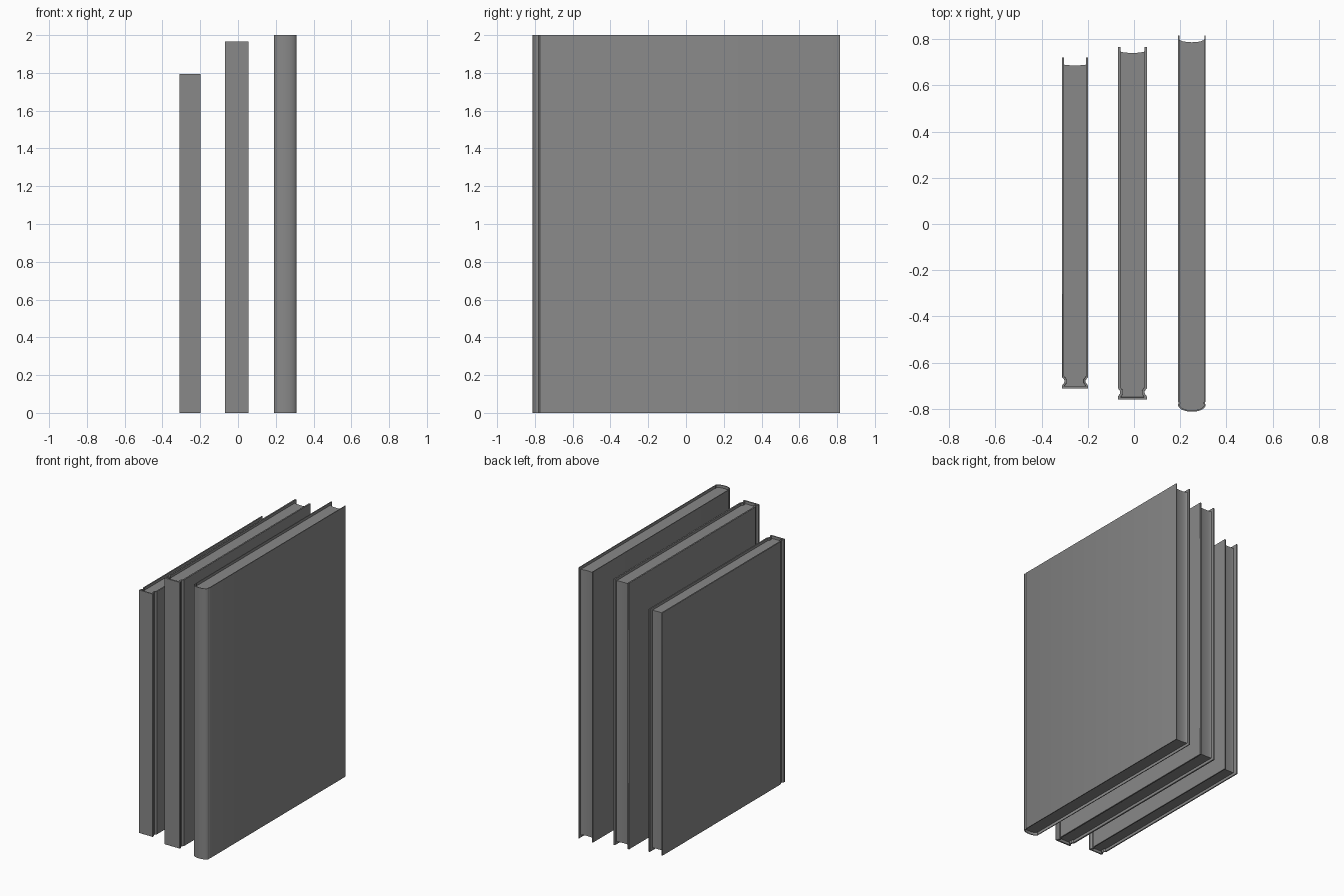
import bpy, bmesh, math
from mathutils import Vector

cube = bpy.data.objects.get("Cube")
if cube:
    bpy.data.objects.remove(cube, do_unlink=True)

grey = bpy.data.materials.new("plain grey")
grey.use_nodes = True
colour = (0.25, 0.25, 0.25, 1)
grey.diffuse_color = colour
grey.node_tree.nodes["Principled BSDF"].inputs["Base Color"].default_value = colour


def mirrored(half):
    """Complete a right-hand path that ends on the centre line."""
    return half + [(-x, y) for x, y in reversed(half[:-1])]


def offset(path, dist):
    """Mitred offset of an open path towards the inside of the book."""
    pts = [Vector(p) for p in path]
    normals = []
    for a, b in zip(pts, pts[1:]):
        d = (b - a).normalized()
        normals.append(Vector((d.y, -d.x)))
    result = []
    for i, p in enumerate(pts):
        n0 = normals[max(i - 1, 0)]
        n1 = normals[min(i, len(normals) - 1)]
        m = (n0 + n1).normalized()
        result.append(tuple(p + m * (dist / m.dot(n1))))
    return result


def extrude(name, polygons, x, z0, z1, bevel=0):
    """Raise flat polygons into a solid and shade it."""
    bm = bmesh.new()
    for poly in polygons:
        bm.faces.new([bm.verts.new((px + x, py, z0)) for px, py in poly])
    bmesh.ops.remove_doubles(bm, verts=bm.verts, dist=1e-5)
    ret = bmesh.ops.extrude_face_region(bm, geom=bm.faces[:], use_keep_orig=True)
    top = [g for g in ret["geom"] if isinstance(g, bmesh.types.BMVert)]
    bmesh.ops.translate(bm, verts=top, vec=(0, 0, z1 - z0))
    bmesh.ops.recalc_face_normals(bm, faces=bm.faces)
    mesh = bpy.data.meshes.new(name)
    bm.to_mesh(mesh)
    bm.free()
    mesh.materials.append(grey)
    mesh.shade_smooth()
    mesh.set_sharp_from_angle(angle=math.radians(35))
    ob = bpy.data.objects.new(name, mesh)
    bpy.context.collection.objects.link(ob)
    if bevel:
        mod = ob.modifiers.new("rounded edges", "BEVEL")
        mod.width = bevel
        mod.segments = 2
        mod.angle_limit = math.radians(60)


def book(name, x, half, thick, height, fore, hollow, bevel):
    # Cover: boards, hinges and spine as one folded sheet
    outer = mirrored(half)
    inner = offset(outer, thick)
    quads = [(outer[i], outer[i + 1], inner[i + 1], inner[i])
             for i in range(len(outer) - 1)]
    extrude(name + "_cover", quads, x, 0, height, bevel)

    # Page block: fills the cover, with a hollow fore edge
    body = offset(outer, thick * 0.9)[1:-1]
    w = half[0][0] - thick * 0.9
    edge = [(-w * math.cos(math.pi * i / 8),
             fore - hollow * math.sin(math.pi * i / 8)) for i in range(9)]
    extrude(name + "_pages", [body + edge], x, 0.02, height - 0.02)


def square_spine(w, back, front):
    """Half outline with a pinched hinge and a flat spine."""
    return [(w, back), (w, front + 0.05), (w - 0.01, front + 0.037),
            (w - 0.01, front + 0.027), (w, front + 0.013), (w, front), (0, front)]


def round_spine(w, back, front):
    """Half outline with a shallow hinge and a bowed spine."""
    arc = [(w * math.cos(a), front + 0.03 - 0.03 * math.sin(a))
           for a in [math.pi / 2 * i / 8 for i in range(8)]]
    return [(w, back), (w, front + 0.045), (w - 0.004, front + 0.038)] + arc + [(0, front)]


book("small_book", -0.255, square_spine(0.056, 0.72, -0.712), 0.009, 1.795, 0.69, 0.004, 0.002)
book("medium_book", -0.007, square_spine(0.063, 0.765, -0.76), 0.011, 1.967, 0.748, 0.008, 0.004)
book("tall_book", 0.25, round_spine(0.06, 0.815, -0.812), 0.006, 2.0, 0.80, 0.014, 0)
